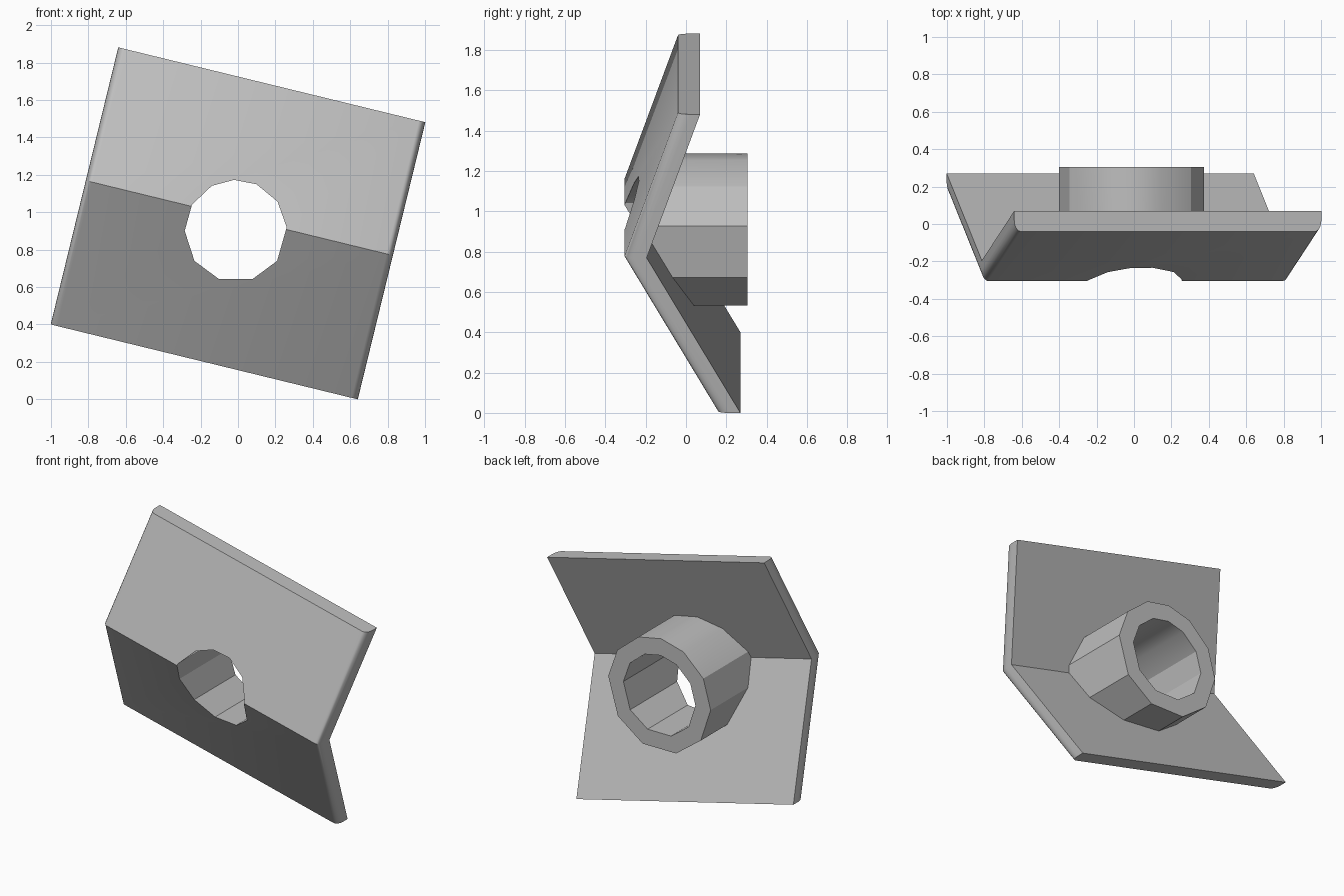
import bpy, bmesh
from math import sin, cos, radians
from mathutils import Vector

cube = bpy.data.objects.get("Cube")
if cube:
    bpy.data.objects.remove(cube, do_unlink=True)

grey = bpy.data.materials.new("plain grey")
grey.use_nodes = True
grey.diffuse_color = (0.52, 0.52, 0.52, 1)
grey.node_tree.nodes["Principled BSDF"].inputs["Base Color"].default_value = grey.diffuse_color

ROLL = radians(13.7)
CENTRE_Z = 0.94
THICK = 0.11
# Folded profile: distance up the plate, front surface depth
STATIONS = [(-0.762, 0.16), (0.03, -0.305), (0.763, -0.04)]


def place(u, y, v):
    """Plate coordinates to world: the plate is rolled about the y axis."""
    return Vector((u * cos(ROLL) + v * sin(ROLL), y,
                   CENTRE_Z - u * sin(ROLL) + v * cos(ROLL)))


def front_depth(x, z):
    """Depth of the folded front surface at a world position."""
    v = x * sin(ROLL) + (z - CENTRE_Z) * cos(ROLL)
    low, fold, top = STATIONS
    end = top if v > fold[0] else low
    return fold[1] + (end[1] - fold[1]) * (v - fold[0]) / (end[0] - fold[0])


def finish(bm, name):
    bmesh.ops.recalc_face_normals(bm, faces=bm.faces)
    mesh = bpy.data.meshes.new(name)
    bm.to_mesh(mesh)
    bm.free()
    mesh.materials.append(grey)
    obj = bpy.data.objects.new(name, mesh)
    bpy.context.collection.objects.link(obj)
    return obj


def folded_plate():
    """Section with rounded front corners, swept along the folded profile."""
    half, ru, ry = 0.845, 0.035, 0.06
    right = [(half, THICK)]
    for i in range(6):
        a = radians(18 * i)
        right.append((half - ru + ru * cos(a), ry - ry * sin(a)))
    section = right + [(-u, y) for u, y in reversed(right)]
    bm = bmesh.new()
    rings = [[bm.verts.new(place(u, y + d, v)) for u, d in section]
             for v, y in STATIONS]
    n = len(section)
    for a, b in zip(rings, rings[1:]):
        for i in range(n):
            j = (i + 1) % n
            bm.faces.new((a[i], a[j], b[j], b[i]))
    bm.faces.new(rings[0])
    bm.faces.new(rings[-1])
    return finish(bm, "folded_plate")


# Corner angles shared by the collar and its bore
ANGLES = [180, 149, 118, 92, 66, 35, 4, -36, -71, -109, -144]


def prism(name, radius, back, front):
    """Many-sided prism along y; front(x, z) gives the depth of its front end."""
    bm = bmesh.new()
    cx, cz = -0.012, 0.9
    ring = [(cx + radius * cos(radians(a)), cz + radius * sin(radians(a)))
            for a in ANGLES]
    near = [bm.verts.new((x, front(x, z), z)) for x, z in ring]
    far = [bm.verts.new((x, back, z)) for x, z in ring]
    hub = bm.verts.new((cx, front(cx, cz), cz))
    bm.faces.new(far)
    for i in range(len(ring)):
        j = (i + 1) % len(ring)
        bm.faces.new((near[i], near[j], far[j], far[i]))
        bm.faces.new((hub, near[j], near[i]))
    return finish(bm, name)


plate = folded_plate()
collar = prism("collar", 0.388, 0.305, lambda x, z: front_depth(x, z) + THICK / 2)
bore = prism("bore_cutter", 0.273, 0.6, lambda x, z: -0.6)
bore.hide_render = True

# Join the collar to the plate, then bore through both
bpy.context.view_layer.objects.active = plate
for helper, operation in ((collar, "UNION"), (bore, "DIFFERENCE")):
    mod = plate.modifiers.new(operation.title(), "BOOLEAN")
    mod.operation = operation
    mod.solver = "EXACT"
    mod.object = helper
    bpy.ops.object.modifier_apply(modifier=mod.name)
    bpy.data.objects.remove(helper, do_unlink=True)

plate.name = "folded_plate_with_collar"
bpy.ops.object.select_all(action="DESELECT")
plate.select_set(True)
bpy.ops.object.shade_smooth_by_angle(angle=radians(30))
